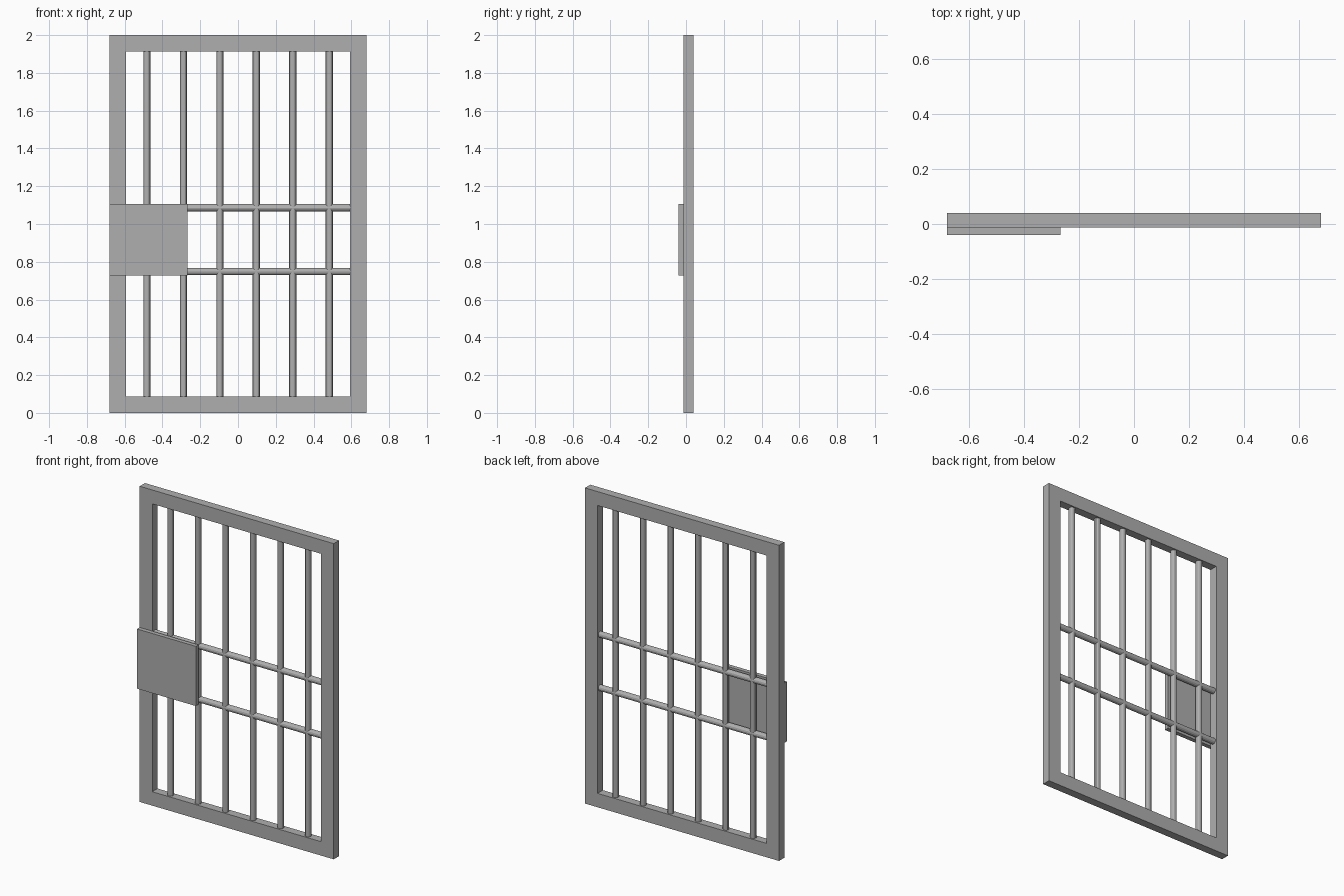
import bpy, bmesh
from math import pi
from mathutils import Vector

if "Cube" in bpy.data.objects:
    bpy.data.objects.remove(bpy.data.objects["Cube"])

W, H = 0.68, 2.0            # half width, height
Y0, Y1 = -0.013, 0.04       # frame front and back
RIM = 0.088                 # frame width
BAR_Y = (Y0 + Y1) / 2
BAR_R = 0.019

# Dark grey metal
metal = bpy.data.materials.new("dark_metal")
metal.diffuse_color = (0.43, 0.43, 0.43, 1)
metal.use_nodes = True
metal.node_tree.nodes["Principled BSDF"].inputs["Base Color"].default_value = metal.diffuse_color


def finish(name, bm):
    bmesh.ops.recalc_face_normals(bm, faces=bm.faces)
    mesh = bpy.data.meshes.new(name)
    bm.to_mesh(mesh)
    bm.free()
    ob = bpy.data.objects.new(name, mesh)
    mesh.materials.append(metal)
    bpy.context.collection.objects.link(ob)
    return ob


def bar(name, a, b, sides=12):
    a, b = Vector(a), Vector(b)
    bpy.ops.mesh.primitive_cylinder_add(vertices=sides, radius=BAR_R,
                                        depth=(b - a).length, location=(a + b) / 2)
    ob = bpy.context.object
    ob.name = name
    ob.data.materials.append(metal)
    if abs(b.x - a.x) > 0.01:
        ob.rotation_euler = (0, pi / 2, 0)
    bpy.ops.object.shade_smooth_by_angle()


# Door frame: mitred rectangular ring, one closed loop of quads
bm = bmesh.new()
rings = []
for sx, top in ((-1, 0), (1, 0), (1, 1), (-1, 1)):
    ring = []
    for inset, y in ((0, Y0), (RIM, Y0), (RIM, Y1), (0, Y1)):
        z = H - inset if top else inset
        ring.append(bm.verts.new((sx * (W - inset), y, z)))
    rings.append(ring)
for i in range(4):
    r, s = rings[i], rings[(i + 1) % 4]
    for j in range(4):
        k = (j + 1) % 4
        bm.faces.new((r[j], r[k], s[k], s[j]))
finish("door_frame", bm)

# Upright bars
for i in range(6):
    x = -0.482 + i * 0.193
    bar(f"upright_bar_{i + 1}", (x, BAR_Y, RIM), (x, BAR_Y, H - RIM))

# Cross bars
for name, z in (("lower_cross_bar", 0.748), ("upper_cross_bar", 1.086)):
    bar(name, (-W + RIM, BAR_Y, z), (W - RIM, BAR_Y, z))

# Lock plate on the front
bm = bmesh.new()
bmesh.ops.create_cube(bm, size=1)
plate = finish("lock_plate", bm)
plate.scale = (0.412, Y0 + 0.04, 0.378)
plate.location = (-W + 0.206, (Y0 - 0.04) / 2, 0.917)
